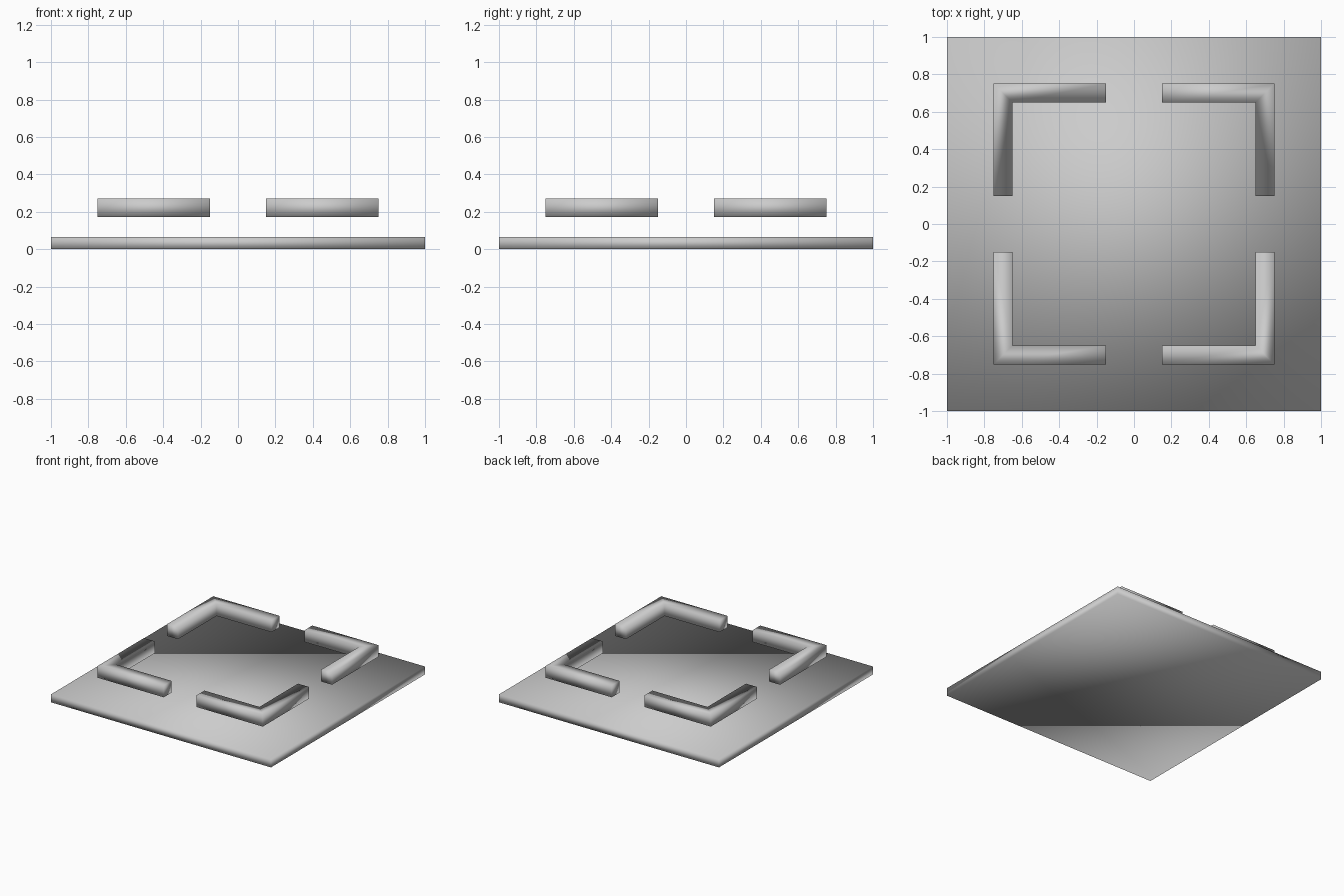
import bpy, bmesh

if "Cube" in bpy.data.objects:
    bpy.data.objects.remove(bpy.data.objects["Cube"])


def extruded_part(name, outline, z0, z1):
    """Smooth-shaded prism from a counter-clockwise outline."""
    bm = bmesh.new()
    base = bm.faces.new([bm.verts.new((x, y, z0)) for x, y in outline])
    top = bmesh.ops.extrude_face_region(bm, geom=[base])["geom"]
    bmesh.ops.translate(bm, vec=(0, 0, z1 - z0),
                        verts=[v for v in top if isinstance(v, bmesh.types.BMVert)])
    bmesh.ops.recalc_face_normals(bm, faces=bm.faces)
    for f in bm.faces:
        f.smooth = True
    mesh = bpy.data.meshes.new(name)
    bm.to_mesh(mesh)
    bm.free()
    obj = bpy.data.objects.new(name, mesh)
    bpy.context.collection.objects.link(obj)
    return obj


# Square base plate
extruded_part("base_plate", [(-1, -1), (1, -1), (1, 1), (-1, 1)], 0, 0.065)

# L-shaped corner brackets hovering above the plate, mirrored to four corners
OUT, IN, END = 0.75, 0.65, 0.15
bracket = extruded_part(
    "corner_brackets",
    [(IN, END), (OUT, END), (OUT, OUT), (END, OUT), (END, IN), (IN, IN)],
    0.173, 0.27)
mirror = bracket.modifiers.new("four_corners", 'MIRROR')
mirror.use_axis = (True, True, False)
mirror.use_mirror_merge = False
